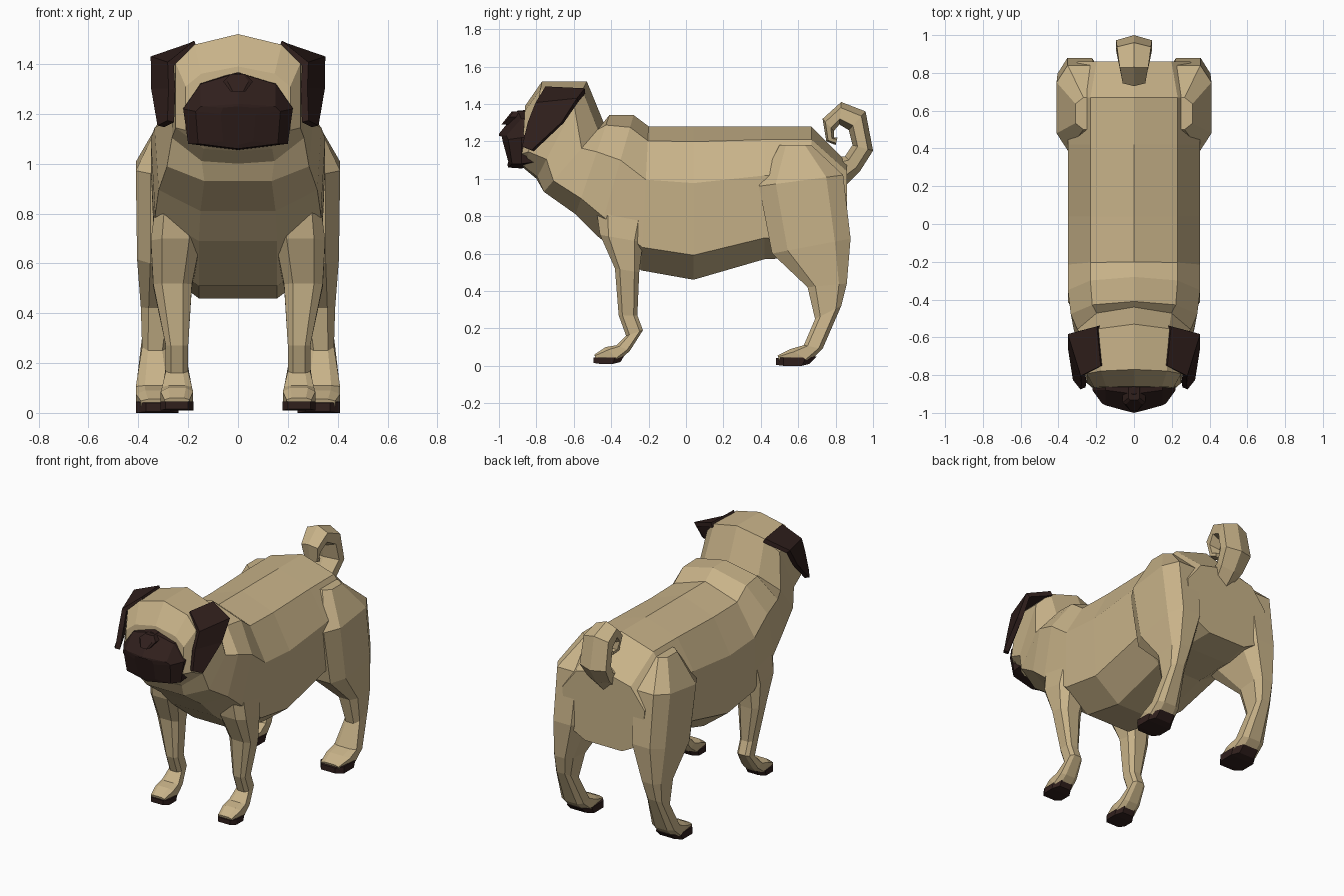
import bpy, bmesh


def material(name, rgb):
    m = bpy.data.materials.new(name)
    m.diffuse_color = (*rgb, 1)
    return m


TAN = material("tan_coat", (0.58, 0.45, 0.25))
DARK = material("dark_coat", (0.03, 0.014, 0.012))


def finish(name, bm, mat, mirror=False):
    bmesh.ops.recalc_face_normals(bm, faces=bm.faces)
    me = bpy.data.meshes.new(name)
    bm.to_mesh(me)
    bm.free()
    me.materials.append(mat)
    ob = bpy.data.objects.new(name, me)
    bpy.context.collection.objects.link(ob)
    if mirror:
        ob.modifiers.new("mirror", 'MIRROR')
    return ob


def loft(name, rings, mat, mirror=False):
    """Bridge closed rings of 3D points and cap both ends."""
    bm = bmesh.new()
    vs = [[bm.verts.new(p) for p in r] for r in rings]
    n = len(vs[0])
    for a, b in zip(vs, vs[1:]):
        for i in range(n):
            j = (i + 1) % n
            bm.faces.new((a[i], a[j], b[j], b[i]))
    bm.faces.new(vs[0])
    bm.faces.new(vs[-1])
    return finish(name, bm, mat, mirror)


def symmetric(half):
    """Complete a half ring whose first and last points lie on x = 0."""
    return half + [(-x, y, z) for x, y, z in half[-2:0:-1]]


# Torso, neck and head: top (y, z), bottom (y, z), half width
TRUNK = [(0, 1), (0.66, 0.9), (1, 0.63), (0.95, 0.16), (0.45, 0), (0, 0)]
HEAD = [(0, 1), (0.7, 0.91), (1, 0.75), (1, 0.2), (0.55, 0.02), (0, 0)]


def trunk_ring(shape, yt, zt, yb, zb, w):
    return symmetric([(fx * w, yb + (yt - yb) * f, zb + (zt - zb) * f)
                      for fx, f in shape])


trunk = [
    (0.86, 1.09, 0.86, 0.60, 0.30),
    (0.67, 1.28, 0.67, 0.58, 0.35),
    (0.42, 1.28, 0.42, 0.57, 0.35),
    (0.04, 1.28, 0.04, 0.46, 0.35),
    (-0.20, 1.28, -0.24, 0.51, 0.35),
    (-0.28, 1.34, -0.47, 0.69, 0.35),
    (-0.41, 1.34, -0.59, 0.81, 0.335),
    (-0.44, 1.30, -0.76, 0.93, 0.30),
]
head = [
    (-0.53, 1.52, -0.80, 1.00, 0.265),
    (-0.77, 1.52, -0.86, 1.05, 0.25),
    (-0.86, 1.39, -0.88, 1.07, 0.21),
]
loft("body_and_head", [trunk_ring(TRUNK, *r) for r in trunk]
     + [trunk_ring(HEAD, *r) for r in head], TAN)

# Muzzle and nose
muzzle = [
    [(0, -0.78, 1.37), (0.16, -0.78, 1.33), (0.22, -0.77, 1.23),
     (0.20, -0.80, 1.09), (0, -0.80, 1.07)],
    [(0, -0.90, 1.365), (0.15, -0.88, 1.32), (0.22, -0.88, 1.22),
     (0.20, -0.88, 1.08), (0, -0.88, 1.055)],
    [(0, -1.00, 1.24), (0.15, -0.96, 1.23), (0.17, -0.95, 1.21),
     (0.16, -0.93, 1.08), (0, -0.95, 1.06)],
    [(0, -1.00, 1.23), (0.06, -0.985, 1.225), (0.07, -0.98, 1.20),
     (0.06, -0.95, 1.09), (0, -0.955, 1.075)],
]
loft("muzzle", [symmetric(h) for h in muzzle], DARK)
nose = [[(x * k, y + (z - 1.33) * 0.8, z) for x, z in
         ((-0.06, 1.33), (-0.03, 1.36), (0.03, 1.36), (0.06, 1.33),
          (0.03, 1.29), (-0.03, 1.29))] for y, k in ((-0.88, 1), (-0.945, 1), (-0.955, 0.7))]
loft("nose", nose, DARK)

# Ears: a folded strip of rear / front edge points, thickened
bm = bmesh.new()
strip = [((0.19, -0.54, 1.47), (0.17, -0.75, 1.48)),
         ((0.34, -0.58, 1.42), (0.27, -0.80, 1.40)),
         ((0.335, -0.66, 1.30), (0.265, -0.84, 1.30)),
         ((0.31, -0.82, 1.15), (0.27, -0.87, 1.17))]
pairs = [[bm.verts.new(p) for p in pr] for pr in strip]
for (a, b), (c, d) in zip(pairs, pairs[1:]):
    bm.faces.new((a, b, d, c))
ears = finish("ears", bm, DARK, True)
sol = ears.modifiers.new("thickness", 'SOLIDIFY')
sol.thickness = 0.03
sol.offset = 0

# Limbs: inner x, outer x, front (y, z), back (y, z) per ring
OCT = [(-0.55, -1), (0.55, -1), (1, -0.6), (1, 0.6), (0.55, 1), (-0.55, 1), (-1, 0.6), (-1, -0.6)]
HEX = [(0, -1), (1, -0.5), (1, 0.5), (0, 1), (-1, 0.5), (-1, -0.5)]
BOX = [(-1, -1), (1, -1), (1, 1), (-1, 1)]


def limb(name, rings, mat, shape, mirror=True):
    out = []
    for xi, xo, yf, zf, yb, zb in rings:
        out.append([((xi + xo) / 2 + u * (xo - xi) / 2,
                     (yf + yb) / 2 + v * (yb - yf) / 2,
                     (zf + zb) / 2 + v * (zb - zf) / 2) for u, v in shape])
    return loft(name, out, mat, mirror)


limb("front_legs", [
    (0.17, 0.33, -0.48, 0.84, -0.18, 0.86),
    (0.15, 0.35, -0.46, 0.70, -0.23, 0.66),
    (0.185, 0.34, -0.38, 0.52, -0.25, 0.50),
    (0.20, 0.29, -0.36, 0.27, -0.26, 0.27),
    (0.20, 0.29, -0.32, 0.16, -0.23, 0.19),
    (0.185, 0.305, -0.37, 0.11, -0.30, 0.08),
    (0.18, 0.31, -0.43, 0.10, -0.36, 0.025),
    (0.195, 0.295, -0.49, 0.06, -0.48, 0.025)], TAN, OCT)

limb("hind_legs", [
    (0.12, 0.31, 0.50, 1.18, 0.67, 1.18),
    (0.15, 0.41, 0.39, 0.96, 0.84, 1.02),
    (0.17, 0.405, 0.46, 0.60, 0.88, 0.68),
    (0.25, 0.39, 0.65, 0.42, 0.86, 0.44),
    (0.28, 0.385, 0.69, 0.25, 0.83, 0.32),
    (0.25, 0.41, 0.63, 0.11, 0.73, 0.09),
    (0.24, 0.41, 0.56, 0.09, 0.66, 0.02),
    (0.26, 0.39, 0.49, 0.055, 0.50, 0.02)], TAN, OCT)

# Dark soles under the paws, lofted from toe to heel
limb("front_soles", [
    (0.20, 0.29, -0.495, 0.045, -0.495, 0.015),
    (0.178, 0.312, -0.46, 0.045, -0.46, 0.01),
    (0.178, 0.312, -0.38, 0.045, -0.39, 0.01),
    (0.205, 0.285, -0.33, 0.055, -0.35, 0.02)], DARK, BOX)
limb("hind_soles", [
    (0.27, 0.37, 0.48, 0.04, 0.48, 0.005),
    (0.238, 0.41, 0.52, 0.045, 0.52, 0.0),
    (0.238, 0.41, 0.64, 0.045, 0.62, 0.0),
    (0.27, 0.38, 0.70, 0.05, 0.66, 0.01)], DARK, BOX)

# Curled tail: half width, outer (y, z), inner (y, z)
tail = [
    (0.06, 0.86, 0.97, 0.78, 1.12),
    (0.08, 0.93, 1.04, 0.85, 1.12),
    (0.095, 1.00, 1.15, 0.89, 1.18),
    (0.09, 0.96, 1.36, 0.87, 1.26),
    (0.075, 0.83, 1.41, 0.82, 1.29),
    (0.06, 0.73, 1.32, 0.79, 1.255),
    (0.045, 0.75, 1.20, 0.79, 1.22),
    (0.035, 0.80, 1.18, 0.81, 1.22)]
limb("tail", [(-w, w, *pts) for w, *pts in tail], TAN, HEX, False)
